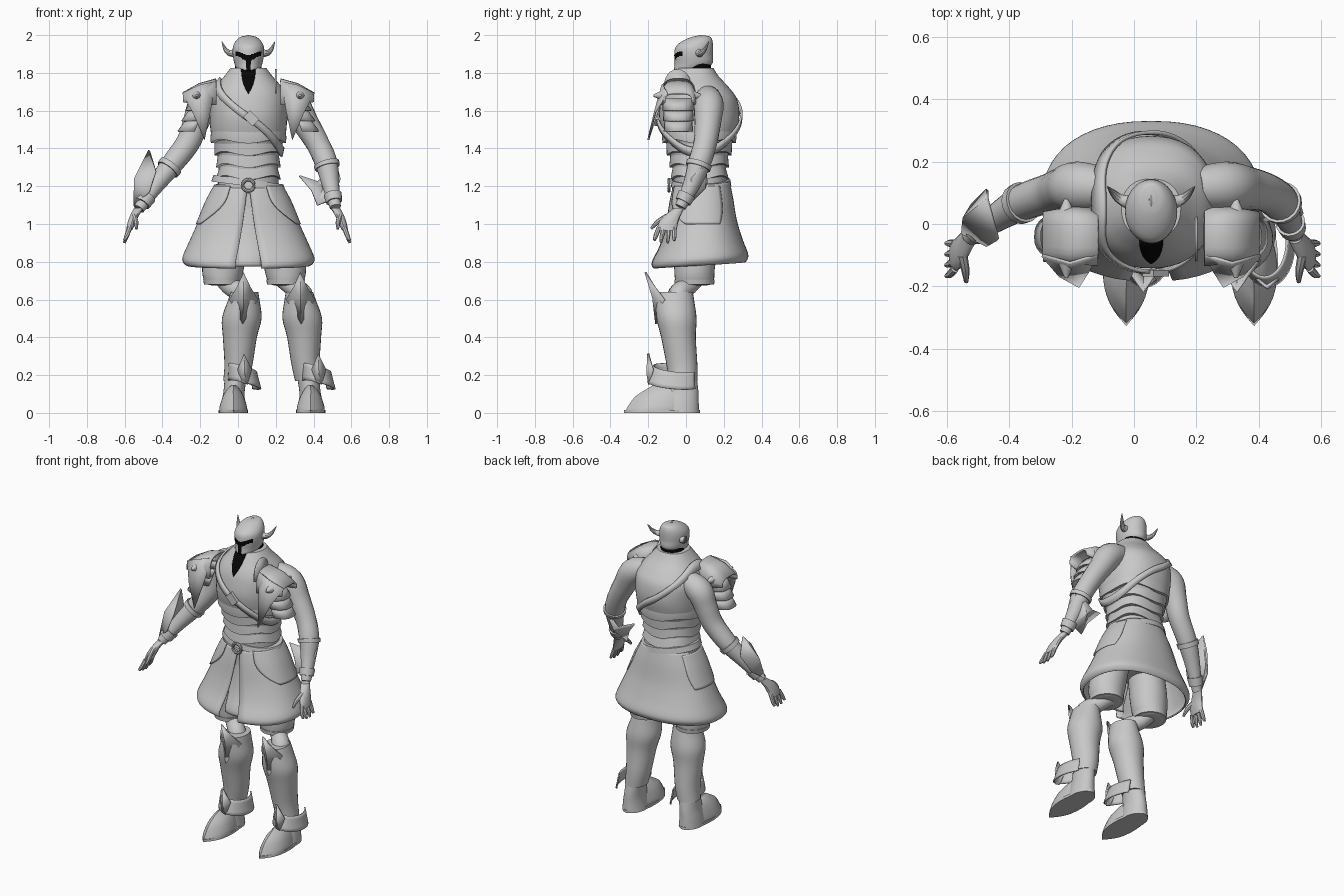
import bpy, bmesh
from math import sin, cos, asin, pi, radians, copysign
from mathutils import Vector, Matrix

if "Cube" in bpy.data.objects:
    bpy.data.objects.remove(bpy.data.objects["Cube"], do_unlink=True)

def material(name, v):
    m = bpy.data.materials.new(name)
    m.use_nodes = True
    m.diffuse_color = (v, v, v, 1)
    m.node_tree.nodes["Principled BSDF"].inputs["Base Color"].default_value = (v, v, v, 1)
    return m

GREY, BLACK = material("armour grey", 0.58), material("shadow black", 0.002)
MID = 0.055          # body centre line
SIDES = ((-1, "right"), (1, "left"))
parts = []

# ---- helpers ----
def finish(name, bm, mat=GREY, thick=0):
    bmesh.ops.recalc_face_normals(bm, faces=bm.faces)
    me = bpy.data.meshes.new(name)
    bm.to_mesh(me)
    ob = bpy.data.objects.new(name, me)
    bpy.context.scene.collection.objects.link(ob)
    me.materials.append(mat)
    if thick:
        mod = ob.modifiers.new("thickness", "SOLIDIFY")
        mod.thickness, mod.offset = thick, 0
    parts.append(ob)
    return ob

def smooth(rows, sub):
    """Catmull-Rom interpolation of tuples."""
    if sub < 2:
        return rows
    out, last = [], len(rows) - 1
    for i in range(last):
        a, b, c, d = (rows[max(0, min(last, i + k))] for k in (-1, 0, 1, 2))
        for t in (s / sub for s in range(sub)):
            out.append(tuple(0.5 * (2*q + (r-p)*t + (2*p-5*q+4*r-w)*t*t + (3*q-p-3*r+w)*t**3)
                             for p, q, r, w in zip(a, b, c, d)))
    return out + [rows[-1]]

def skin(bm, loops, closed):
    for lo, hi in zip(loops, loops[1:]):
        n = len(lo)
        for i in range(n if closed else n - 1):
            j = (i + 1) % n
            bm.faces.new((lo[i], lo[j], hi[j], hi[i]))
    if closed:
        bm.faces.new(loops[0])
        bm.faces.new(loops[-1])

def power(v, e):
    return copysign(abs(v) ** e, v)

def loft(name, rings, mat=GREY, n=32, e=1, sub=4, arc=None, wave=None, thick=0.008, pointed=False):
    """Rings are (cx, cy, z, rx, ry); angle 0 is the front, growing towards +x."""
    bm, loops = bmesh.new(), []
    for cx, cy, z, rx, ry in smooth(rings, sub):
        a0, a1 = arc(z) if arc else (0, 2 * pi)
        loop = []
        for i in range(n + 1 if arc else n):
            a = a0 + (a1 - a0) * i / n
            sx = copysign(1 - cos(a) ** 2.3, sin(a)) if pointed and cos(a) > 0 else power(sin(a), e)
            loop.append(bm.verts.new((cx + rx * sx, cy - ry * power(cos(a), e), z + (wave(a) if wave else 0))))
        loops.append(loop)
    skin(bm, loops, arc is None)
    return finish(name, bm, mat, thick if arc else 0)

def tube(name, pts, n=14, sub=4):
    """Points are (x, y, z, radius)."""
    rows, bm, loops = smooth(pts, sub), bmesh.new(), []
    for i, row in enumerate(rows):
        d = Vector(rows[min(i + 1, len(rows) - 1)][:3]) - Vector(rows[max(i - 1, 0)][:3])
        q = d.to_track_quat('Z', 'Y')
        loops.append([bm.verts.new(Vector(row[:3]) + q @ Vector((cos(2*pi*k/n), sin(2*pi*k/n), 0)) * row[3])
                      for k in range(n)])
    skin(bm, loops, True)
    return finish(name, bm)

def fan(name, centre, rim):
    """Folded plate: triangles from a raised centre to its rim."""
    bm = bmesh.new()
    c, vs = bm.verts.new(centre), [bm.verts.new(p) for p in rim]
    for i, v in enumerate(vs):
        bm.faces.new((c, v, vs[(i + 1) % len(vs)]))
    return finish(name, bm, thick=0.01)

# ---- torso ----
TORSO = smooth([(MID, .08, 1.14, .165, .14), (MID, .07, 1.30, .157, .143), (MID, .07, 1.40, .172, .165),
                (MID, .07, 1.48, .198, .195), (MID, .07, 1.57, .205, .212), (MID, .07, 1.66, .205, .2),
                (MID, .06, 1.72, .18, .17), (MID, .05, 1.78, .13, .125), (MID, .05, 1.825, .095, .095)], 6)

def at(z, grow=0):
    for p, q in zip(TORSO, TORSO[1:]):
        if z <= q[2]:
            break
    t = (z - p[2]) / (q[2] - p[2])
    cx, cy, _, rx, ry = (u + (v - u) * t for u, v in zip(p, q))
    return cx, cy, z, rx + grow, ry + grow

loft("torso", TORSO, n=48, e=.88, sub=1)
for k in range(4):
    z = 1.5 - .064 * k
    loft(f"waist_plate_{k}", [at(z, -.004), at(z - .03, .006), at(z - .062, .014)], n=64, e=.88, sub=1,
         wave=lambda a: -.011 * cos(4 * a))
loft("neck_opening", [at(1.69 + .026 * k, .005) for k in range(6)], BLACK, n=10, e=.95, sub=1,
     arc=lambda z: (-.003 - 2.7 * (z - 1.69), .003 + 2.7 * (z - 1.69)), thick=.004)
loft("neck", [(MID, .06, 1.76, .07, .075), (MID, .06, 1.87, .07, .072)], BLACK, sub=1)

# Diagonal strap wrapped round the torso, with its buckle
bm, rows = bmesh.new(), ([], [])
for i in range(65):
    a = 2 * pi * i / 64
    for row, dz in zip(rows, (-.024, .024)):
        cx, cy, z, rx, ry = at(1.565 - .185 * sin(a) + dz, .012)
        row.append(bm.verts.new((cx + rx * power(sin(a), .88), cy - ry * power(cos(a), .88), z)))
skin(bm, rows, False)
finish("chest_strap", bm, thick=.012)
bm = bmesh.new()
bmesh.ops.create_cube(bm, size=1, matrix=Matrix.Translation((.07, -.158, 1.56))
                      @ Matrix.Rotation(radians(45), 4, 'Y') @ Matrix.Diagonal((.07, .02, .05, 1)))
finish("strap_buckle", bm)

# ---- helmet with a T-shaped visor ----
helmet = loft("helmet", [(MID, -.015, 1.775, .022, .04), (MID, .015, 1.815, .058, .078), (MID, .04, 1.85, .074, .1),
                         (MID, .04, 1.90, .083, .102), (MID, .045, 1.94, .081, .098), (MID, .062, 1.97, .066, .078),
                         (MID, .08, 1.99, .042, .05), (MID, .088, 1.997, .014, .02)], n=72, sub=9)
helmet.data.materials.append(BLACK)
for p in helmet.data.polygons:
    dx, z = abs(p.center.x - MID), p.center.z
    eye = dx < .068 and abs(z - 1.876 - .42 * dx) < .017 - .08 * dx
    if p.center.y < .03 and (eye or (dx < .013 and z < 1.885)):
        p.material_index = 1
for k in (-1, 0, 1):
    x, h = MID + .026 * k, .008 * abs(k)
    tube(f"helmet_ridge_{k + 1}", [(x, -.035, 1.94, .004), (x, .02, 1.97 - h, .008),
                                   (x, .08, 1.993 - h, .008), (x, .125, 1.97 - h, .005)], n=8)
for s, side in SIDES:
    tube(f"{side}_horn", [(MID + s * d, y, z, r) for d, y, z, r in (
        (.07, .07, 1.905, .024), (.1, .08, 1.905, .016), (.122, .1, 1.925, .011), (.14, .12, 1.965, .002))], n=10)

# ---- belts and skirt ----
loft("belt", [(MID, .08, 1.16, .192, .155), (MID, .08, 1.21, .182, .152)], sub=1)
loft("slanted_belt", [(MID, .08, 1.2, .197, .16), (MID, .08, 1.235, .185, .155)], sub=1, wave=lambda a: -.025 * sin(a))
tube("belt_ring", [(MID + .03 * sin(pi * i / 12), -.09, 1.205 + .03 * cos(pi * i / 12), .009) for i in range(25)], n=8, sub=1)
SKIRT = [(MID, .08, 1.2, .172, .148), (MID, .08, 1.12, .215, .165), (MID, .08, 1.0, .265, .185),
         (MID, .08, .9, .31, .215), (MID, .075, .82, .345, .25), (MID, .07, .79, .34, .25), (MID, .07, .778, .325, .24)]

def slit(z):
    a = asin((.008 + .11 * (1.2 - z)) / .33)
    return a, 2 * pi - a

loft("skirt", SKIRT, n=48, e=.88, arc=slit, wave=lambda a: .005 - .016 * cos(a))
loft("loin_cloth", [(x, y, z, .17, ry * .8) for x, y, z, _, ry in SKIRT], n=10, arc=lambda z: (-.4, .4))
loft("pelvis", [(MID, .06, .93, .12, .1), (MID, .07, 1.05, .18, .13), (MID, .08, 1.18, .165, .14)])
for s, side in SIDES:
    loft(f"{side}_hip_panel", [(x, y, z, rx + .009, ry + .009) for x, y, z, rx, ry in smooth(SKIRT[:3], 6)], n=16, e=.88, sub=1,
         arc=lambda z: (s * (.5 + 30 * max(0, 1.15 - z) ** 2), s * (2.2 - 10 * max(0, 1.12 - z) ** 2)))

# ---- arms ----
ARMS = {"left": [(.2, .115, 1.67, .066), (.295, .12, 1.63, .08), (.36, .115, 1.53, .07), (.425, .1, 1.42, .062),
                 (.468, .07, 1.32, .06), (.49, .03, 1.21, .046), (.515, -.03, 1.09, .03)],
        "right": [(-.09, .115, 1.67, .066), (-.18, .12, 1.63, .08), (-.222, .115, 1.54, .07), (-.265, .1, 1.43, .064),
                  (-.355, .07, 1.31, .058), (-.44, .02, 1.2, .045), (-.525, -.04, 1.08, .03)]}
for s, side in SIDES:
    tube(f"{side}_arm", ARMS[side], n=18, sub=5)
    fine = smooth(ARMS[side], 10)
    for k, (i, j) in enumerate(((40, 43), (54, 58))):
        tube(f"{side}_cuff_{k}", [r[:3] + (r[3] + .009,) for r in fine[i:j]], n=18, sub=1)
    hx = lambda x: x if s > 0 else -x - .01
    loft(f"{side}_palm", [(hx(.515), -.035, 1.085, .026, .028), (hx(.54), -.075, 1.04, .024, .045),
                          (hx(.555), -.095, 1.0, .022, .052), (hx(.567), -.1, .965, .016, .05)], n=14)
    for f in range(4):
        y = -.062 - .027 * f
        tube(f"{side}_finger_{f}", [(hx(.564), y, .98, .013), (hx(.58), y - .006 * f, .935, .012),
                                    (hx(.592), y - .008 * f, .895 + .012 * abs(f - 1.4), .007)], n=8)
    tube(f"{side}_thumb", [(hx(.54), -.1, 1.04, .016), (hx(.53), -.15, 1.01, .013), (hx(.528), -.185, .975, .007)], n=8)
fan("right_forearm_guard", (-.545, .02, 1.24), [(-.47, .08, 1.39), (-.435, -.05, 1.28), (-.47, -.07, 1.17),
                                               (-.55, -.03, 1.095), (-.52, .06, 1.16), (-.47, .11, 1.27)])
fan("left_forearm_guard", (.45, .1, 1.19), [(.325, .07, 1.255), (.39, .03, 1.18), (.42, .01, 1.1),
                                            (.5, .02, 1.13), (.54, .03, 1.24), (.52, .1, 1.32), (.42, .11, 1.225)])

# ---- shoulder armour ----
for s, side in SIDES:
    X = lambda d: MID + s * d
    bm, rows = bmesh.new(), []
    for d, top, base, w in ((.17, 1.765, 1.63, .088), (.26, 1.74, 1.63, .09), (.345, 1.692, 1.645, .075)):
        rows.append([bm.verts.new((X(d), -.04 - w * power(cos(pi * i / 14), .6),
                                   base + (top - base) * abs(sin(pi * i / 14)) ** .6)) for i in range(15)])
    skin(bm, rows, False)
    finish(f"{side}_shoulder_cap", bm, thick=.012)
    fan(f"{side}_shoulder_plate", (X(.255), -.145, 1.665), [(X(.35), -.1, 1.692), (X(.26), -.125, 1.735),
        (X(.175), -.1, 1.755), (X(.2), -.15, 1.6), (X(.232), -.2, 1.445), (X(.295), -.165, 1.59)])
    for face, y in (("front", -.15), ("back", .06)):
        bm = bmesh.new()
        bmesh.ops.create_cone(bm, cap_ends=True, segments=14, radius1=.026, radius2=.006, depth=.045,
            matrix=Matrix.Translation((X(.272), y, 1.68)) @ Matrix.Rotation(copysign(pi / 2, -y), 4, 'X'))
        finish(f"{side}_shoulder_stud_{face}", bm)
    for k in range(3):
        z, d = 1.665 - .055 * k, .2 + .02 * k
        loft(f"{side}_shoulder_lame_{k}", [(X(d), -.04, z, .085, .078 - .004 * k), (X(d + .02), -.04, z - .065, .112, .083 - .004 * k)],
             n=14, e=.8, sub=1, arc=lambda z: (s * .15, s * 2.95))
bm = bmesh.new()
bm.faces.new([bm.verts.new((.2, -.045 - .075 * cos(pi * i / 12), 1.69 + .13 * abs(sin(pi * i / 12)) ** .7)) for i in range(13)])
finish("left_neck_guard", bm, thick=.008)

# ---- legs ----
for s, side in SIDES:
    T = lambda x: x if s < 0 else .17 - x      # thighs mirror about one line
    S = lambda x: x if s < 0 else .36 - x      # shins mirror about another
    shift = .025 if s < 0 else .418
    loft(f"{side}_thigh", [(T(-.02), .065, 1.1, .1, .11), (T(-.065), .05, .87, .11, .115), (T(-.08), .045, .76, .11, .107),
                           (T(-.083), .045, .69, .092, .1), (T(-.08), .04, .675, .06, .07)])
    loft(f"{side}_thigh_band", [(T(-.082), .045, .68, .098, .104), (T(-.082), .045, .705, .102, .107)], sub=1)
    tube(f"{side}_knee", [(T(-.07), .045, .72, .06), (T(-.04) * .6 + S(-.04) * .4, .01, .67, .05),
                          (S(.02), -.04, .63, .055), (S(.025), -.05, .56, .06)])
    loft(f"{side}_greave", [(S(.035), -.06, .64, .072, .096), (S(.03), -.058, .59, .085, .102), (S(.02), -.05, .5, .105, .106),
                            (S(.01), -.04, .4, .09, .092), (S(.003), -.022, .26, .075, .082), (S(-.01), -.015, .17, .068, .075)], n=28)
    fan(f"{side}_knee_spike", (S(.03), -.174, .61), [(S(.03), -.215, .745), (S(-.005), -.165, .665), (S(-.045), -.115, .6),
        (S(.025), -.158, .47), (S(.105), -.115, .6), (S(.065), -.165, .665)])
    loft(f"{side}_toe_cap", [(S(-.025), -.16, 0, .073, .165), (S(-.025), -.15, .03, .073, .16), (S(-.025), -.13, .085, .056, .14),
                             (S(-.025), -.1, .125, .034, .11), (S(-.022), -.08, .148, .01, .09)], n=40, pointed=True)
    loft(f"{side}_heel", [(S(-.025), -.03, 0, .07, .1), (S(-.025), -.025, .06, .062, .092), (S(-.02), -.02, .12, .056, .085),
                          (S(-.01), -.02, .2, .06, .075)])
    loft(f"{side}_sole", [(S(-.025), -.127, z, .077, .2) for z in (0, .016)], n=40, sub=1, pointed=True)
    loft(f"{side}_ankle_guard", [(shift, -.055, .25, .072, .115), (shift + .005, -.062, .205, .078, .125),
                                 (shift + .01, -.067, .16, .085, .133)], n=28, sub=2,
         arc=lambda z: (-2.2, 2.6), wave=lambda a: .012 * cos(a) - .022 * sin(a) - .012)
    fan(f"{side}_ankle_spike", (shift + .01, -.205, .21), [(shift + .007, -.2, .315), (shift - .025, -.175, .23),
        (shift - .005, -.195, .16), (shift + .025, -.195, .15), (shift + .045, -.175, .23)])

# ---- shading ----
bpy.ops.object.select_all(action='DESELECT')
for ob in parts:
    ob.select_set(True)
bpy.context.view_layer.objects.active = parts[0]
bpy.ops.object.shade_smooth_by_angle(angle=radians(35))
